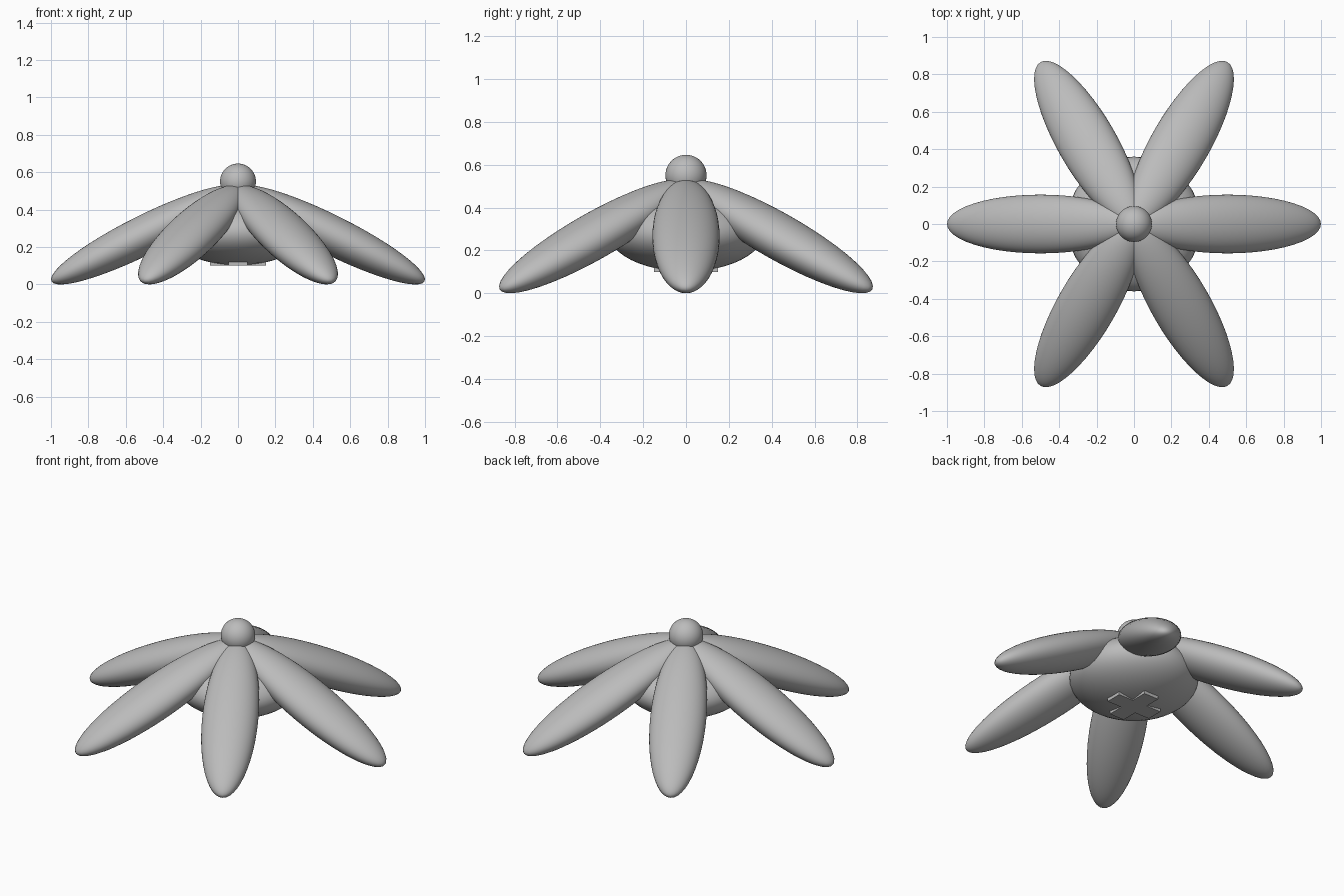
import bpy
import math

if "Cube" in bpy.data.objects:
    bpy.data.objects.remove(bpy.data.objects["Cube"])

grey = bpy.data.materials.new("plain_grey")
grey.diffuse_color = (0.5, 0.5, 0.5, 1)
grey.use_nodes = True
grey.node_tree.nodes["Principled BSDF"].inputs["Base Color"].default_value = grey.diffuse_color


def finish(name):
    ob = bpy.context.object
    ob.name = name
    ob.data.materials.append(grey)
    return ob


def ellipsoid(name, loc, radii, rot=(0, 0, 0), segments=48, rings=24):
    bpy.ops.mesh.primitive_uv_sphere_add(segments=segments, ring_count=rings,
                                         radius=1, location=loc, rotation=rot)
    ob = finish(name)
    ob.scale = radii
    bpy.ops.object.shade_smooth()
    return ob


def block(name, loc, size):
    bpy.ops.mesh.primitive_cube_add(size=1, location=loc)
    ob = finish(name)
    ob.scale = size
    return ob


# Flattened central body and the round knob on top
ellipsoid("body", (0, 0, 0.28), (0.36, 0.36, 0.178))
ellipsoid("top_knob", (0, 0, 0.55), (0.096, 0.096, 0.096))

# Six drooping petals around the centre
tilt = math.radians(26.5)
for i in range(6):
    a = math.radians(60 * i)
    ellipsoid(f"petal_{i + 1}", (0.5 * math.cos(a), 0.5 * math.sin(a), 0.265),
              (0.556, 0.157, 0.105), (0, tilt, a))

# Crossed plates under the body
block("cross_bar_x", (0, 0, 0.12), (0.30, 0.10, 0.04))
block("cross_bar_y", (0, 0, 0.12), (0.10, 0.30, 0.04))
